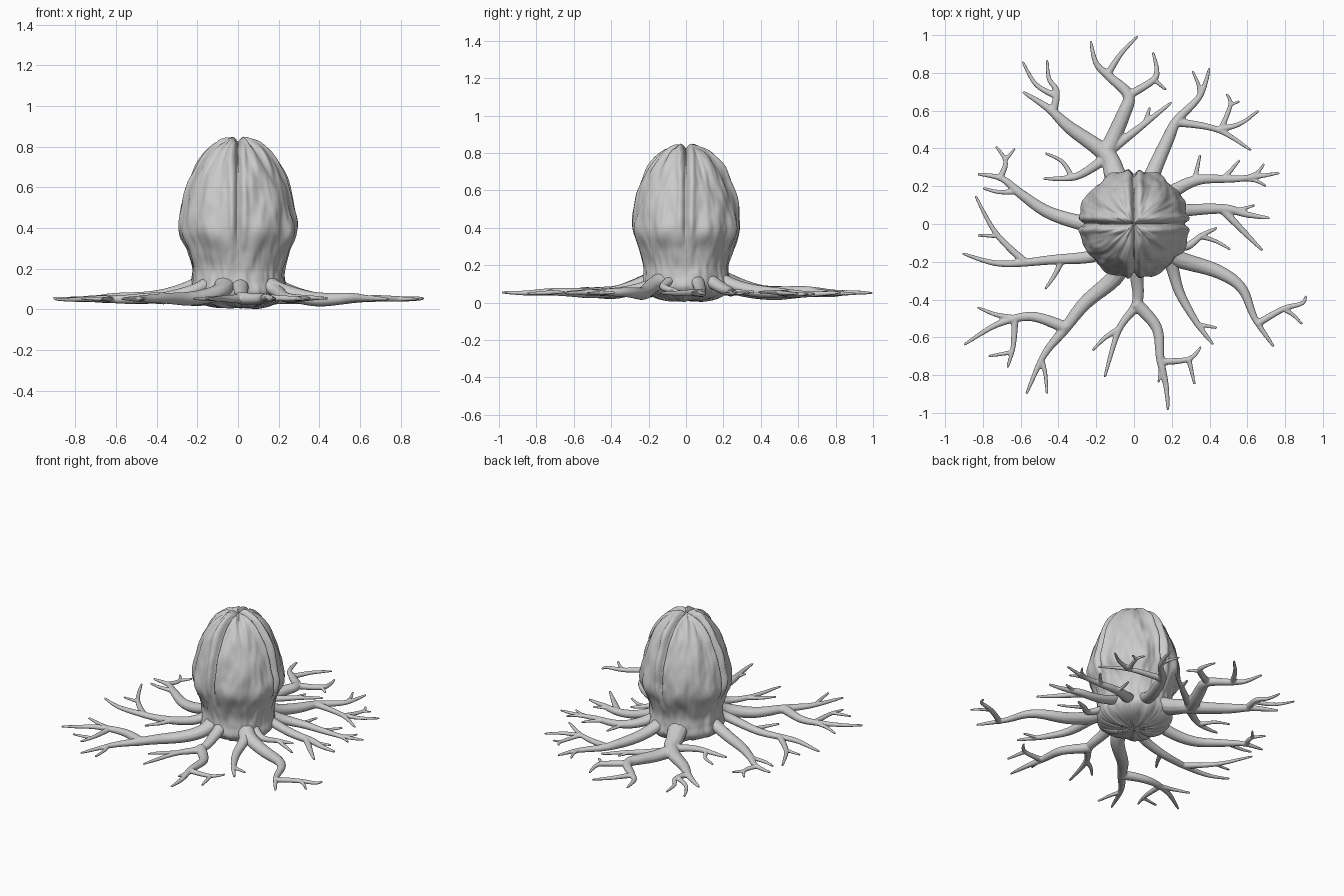
import bpy, bmesh
from math import sin, cos, pi, exp, hypot
from mathutils import Vector, noise


def spline(p, t):
    # Catmull-Rom interpolation over a list of points, t in 0..1
    n = len(p) - 1
    i = min(int(t * n), n - 1)
    f = t * n - i
    a, b, c, d = [Vector(p[min(max(k, 0), n)]) for k in (i - 1, i, i + 1, i + 2)]
    return 0.5 * (2 * b + (c - a) * f + (2 * a - 5 * b + 4 * c - d) * f * f + (3 * b - a - 3 * c + d) * f ** 3)


# Egg-shaped pod: revolved profile with four seams, lips and wrinkles
PROFILE = [(0, 0.008), (0.11, 0.012), (0.19, 0.035), (0.235, 0.08), (0.23, 0.14), (0.228, 0.2), (0.25, 0.28),
           (0.277, 0.37), (0.278, 0.46), (0.262, 0.55), (0.232, 0.64), (0.187, 0.73), (0.11, 0.81), (0, 0.845)]
SEG, RINGS = 256, 100


def pod():
    bm = bmesh.new()
    rows = []
    for j in range(RINGS + 1):
        t = min(max(j / RINGS, 0.001), 0.999)
        r, z = spline(PROFILE, t)
        e = spline(PROFILE, min(t + 0.004, 1)) - spline(PROFILE, max(t - 0.004, 0))
        nr, nz = Vector((e.y, -e.x)).normalized()
        row = []
        for i in range(SEG):
            a = 2 * pi * i / SEG
            q = (a + pi / 4) % (pi / 2) - pi / 4
            d = abs(r * q)
            fade = min(max((z - 0.29) / 0.12, 0), 1)
            seam = -0.024 * exp(-(d / 0.011) ** 2) + 0.013 * exp(-((d - 0.032) / 0.018) ** 2)
            wrinkle = noise.noise(Vector((cos(a) * 3.5, sin(a) * 3.5, z * 7))) * 0.012
            wrinkle += noise.noise(Vector((cos(a) * 9, sin(a) * 9, z * 13 + 4))) * 0.005
            bulge = 0.018 * exp(-((z - 0.38) / 0.07) ** 2) * exp(-((abs(q) - 0.45) / 0.2) ** 2)
            edge = min(1, r / 0.1)
            h = seam * fade + (wrinkle + bulge) * edge
            row.append(bm.verts.new(((r + nr * h) * cos(a), (r + nr * h) * sin(a), max(z + nz * h, 0))))
        rows.append(row)
    for j in range(RINGS):
        for i in range(SEG):
            k = (i + 1) % SEG
            bm.faces.new((rows[j][i], rows[j][k], rows[j + 1][k], rows[j + 1][i]))
    bm.faces.new(rows[0][::-1])
    bm.faces.new(rows[-1])
    me = bpy.data.meshes.new("pod")
    bm.to_mesh(me)
    bm.free()
    me.shade_smooth()
    bpy.context.collection.objects.link(bpy.data.objects.new("pod", me))


def root(name, *branches):
    # Each branch: start radius, then x, y pairs seen from above
    bm = bmesh.new()
    for n, (r0, *c) in enumerate(branches):
        pts = [(c[k], c[k + 1]) for k in range(0, len(c), 2)]
        if n == 0:
            pts.insert(0, (pts[0][0] * 0.6, pts[0][1] * 0.6))
        steps = 8 * (len(pts) - 1)
        prev = None
        for s in range(steps + 1):
            t = s / steps
            x, y = spline(pts, t)
            tx, ty = spline(pts, min(t + 0.01, 1)) - spline(pts, max(t - 0.01, 0))
            side = Vector((-ty, tx, 0)).normalized()
            rad = 0.0065 + (r0 - 0.0065) * (1 - t) ** 0.9
            rr = hypot(x, y)
            z = 0.052 + 0.8 * max(0, 0.5 - rr) ** 2 + 0.012 * noise.noise(Vector((x * 4, y * 4, 1)))
            ring = [bm.verts.new(Vector((x, y, z)) + side * rad * cos(u * pi / 6) + Vector((0, 0, rad * 0.9 * sin(u * pi / 6))))
                    for u in range(12)]
            if prev:
                for u in range(12):
                    v = (u + 1) % 12
                    bm.faces.new((prev[u], prev[v], ring[v], ring[u]))
            else:
                bm.faces.new(ring[::-1])
            prev = ring
        bm.faces.new(prev)
    bmesh.ops.recalc_face_normals(bm, faces=bm.faces)
    me = bpy.data.meshes.new(name)
    bm.to_mesh(me)
    bm.free()
    ob = bpy.data.objects.new(name, me)
    bpy.context.collection.objects.link(ob)
    # Fuse the forks into one skin
    m = ob.modifiers.new("fuse", 'REMESH')
    m.mode, m.voxel_size, m.use_smooth_shade = 'VOXEL', 0.0055, True
    m = ob.modifiers.new("soften", 'SMOOTH')
    m.factor, m.iterations = 0.5, 2


pod()
root("root_back_left", (0.07, -0.1, 0.26, -0.15, 0.37, -0.34, 0.51, -0.45, 0.61, -0.59, 0.70),
     (0.022, -0.43, 0.58, -0.41, 0.70, -0.45, 0.77, -0.46, 0.87),
     (0.018, -0.42, 0.68, -0.52, 0.74, -0.59, 0.86),
     (0.045, -0.15, 0.37, -0.06, 0.57, -0.03, 0.68, -0.13, 0.78, -0.2, 0.85, -0.23, 0.97),
     (0.02, -0.14, 0.79, -0.07, 0.90, 0.02, 0.995),
     (0.024, -0.03, 0.68, 0.10, 0.76, 0.12, 0.82, 0.1, 0.91),
     (0.015, 0.1, 0.77, 0.17, 0.71),
     (0.03, -0.14, 0.38, 0.03, 0.51, 0.20, 0.645),
     (0.014, 0.06, 0.54, 0.085, 0.62),
     (0.03, -0.16, 0.34, -0.31, 0.25, -0.48, 0.24),
     (0.016, -0.33, 0.25, -0.38, 0.33, -0.47, 0.375))
root("root_back_right", (0.05, 0.1, 0.27, 0.18, 0.45, 0.23, 0.55, 0.35, 0.68, 0.40, 0.825),
     (0.014, 0.35, 0.68, 0.34, 0.74, 0.31, 0.81),
     (0.024, 0.22, 0.54, 0.44, 0.50, 0.62, 0.39),
     (0.018, 0.45, 0.50, 0.56, 0.53, 0.66, 0.60),
     (0.016, 0.46, 0.50, 0.51, 0.63, 0.49, 0.69),
     (0.01, 0.51, 0.63, 0.56, 0.65))
root("root_right_upper", (0.045, 0.22, 0.18, 0.35, 0.235, 0.56, 0.24, 0.77, 0.27),
     (0.016, 0.32, 0.23, 0.35, 0.365),
     (0.016, 0.47, 0.24, 0.51, 0.28, 0.56, 0.34),
     (0.014, 0.58, 0.24, 0.65, 0.27, 0.69, 0.32),
     (0.014, 0.56, 0.24, 0.64, 0.23, 0.70, 0.20))
root("root_right", (0.042, 0.26, 0.07, 0.48, 0.08, 0.6, 0.05, 0.72, 0.03),
     (0.024, 0.47, 0.075, 0.58, -0.04, 0.68, -0.14),
     (0.013, 0.54, 0.07, 0.64, 0.1))
root("root_right_lower", (0.03, 0.27, -0.12, 0.36, -0.06, 0.44, -0.02),
     (0.015, 0.35, -0.065, 0.43, -0.09, 0.51, -0.135))
root("root_front_right", (0.055, 0.22, -0.18, 0.44, -0.25, 0.57, -0.34, 0.64, -0.50, 0.74, -0.65),
     (0.02, 0.65, -0.53, 0.79, -0.45, 0.89, -0.42, 0.91, -0.38),
     (0.014, 0.79, -0.45, 0.84, -0.48, 0.89, -0.53))
root("root_front_right_small", (0.045, 0.19, -0.2, 0.24, -0.36, 0.33, -0.52, 0.42, -0.64),
     (0.014, 0.33, -0.53, 0.44, -0.55))
root("root_front", (0.045, 0.015, -0.28, 0.015, -0.42, -0.08, -0.56, -0.155, -0.81),
     (0.018, -0.07, -0.55, -0.15, -0.6, -0.22, -0.67),
     (0.036, 0.01, -0.42, 0.12, -0.55, 0.14, -0.72, 0.17, -0.86, 0.18, -0.985),
     (0.02, 0.14, -0.73, 0.29, -0.715, 0.355, -0.65),
     (0.015, 0.29, -0.715, 0.305, -0.78, 0.32, -0.85),
     (0.012, 0.145, -0.74, 0.13, -0.84))
root("root_front_left", (0.055, -0.1, -0.28, -0.26, -0.42, -0.37, -0.56, -0.48, -0.7, -0.57, -0.9),
     (0.016, -0.49, -0.72, -0.47, -0.79, -0.46, -0.90),
     (0.034, -0.36, -0.55, -0.54, -0.49, -0.72, -0.53, -0.90, -0.64),
     (0.018, -0.62, -0.5, -0.73, -0.48, -0.83, -0.44),
     (0.02, -0.63, -0.5, -0.64, -0.65, -0.67, -0.76),
     (0.013, -0.65, -0.68, -0.77, -0.70))
root("root_left_lower", (0.042, -0.22, -0.17, -0.44, -0.19, -0.71, -0.21, -0.91, -0.155),
     (0.018, -0.38, -0.19, -0.42, -0.27, -0.47, -0.345),
     (0.022, -0.58, -0.2, -0.73, -0.05, -0.84, 0.15),
     (0.013, -0.71, -0.065, -0.83, -0.06))
root("root_left_upper", (0.05, -0.25, 0.0, -0.45, 0.06, -0.60, 0.16, -0.70, 0.24, -0.83, 0.265),
     (0.016, -0.62, 0.17, -0.72, 0.17, -0.80, 0.19),
     (0.018, -0.71, 0.24, -0.68, 0.33, -0.73, 0.41),
     (0.012, -0.68, 0.34, -0.63, 0.40))
